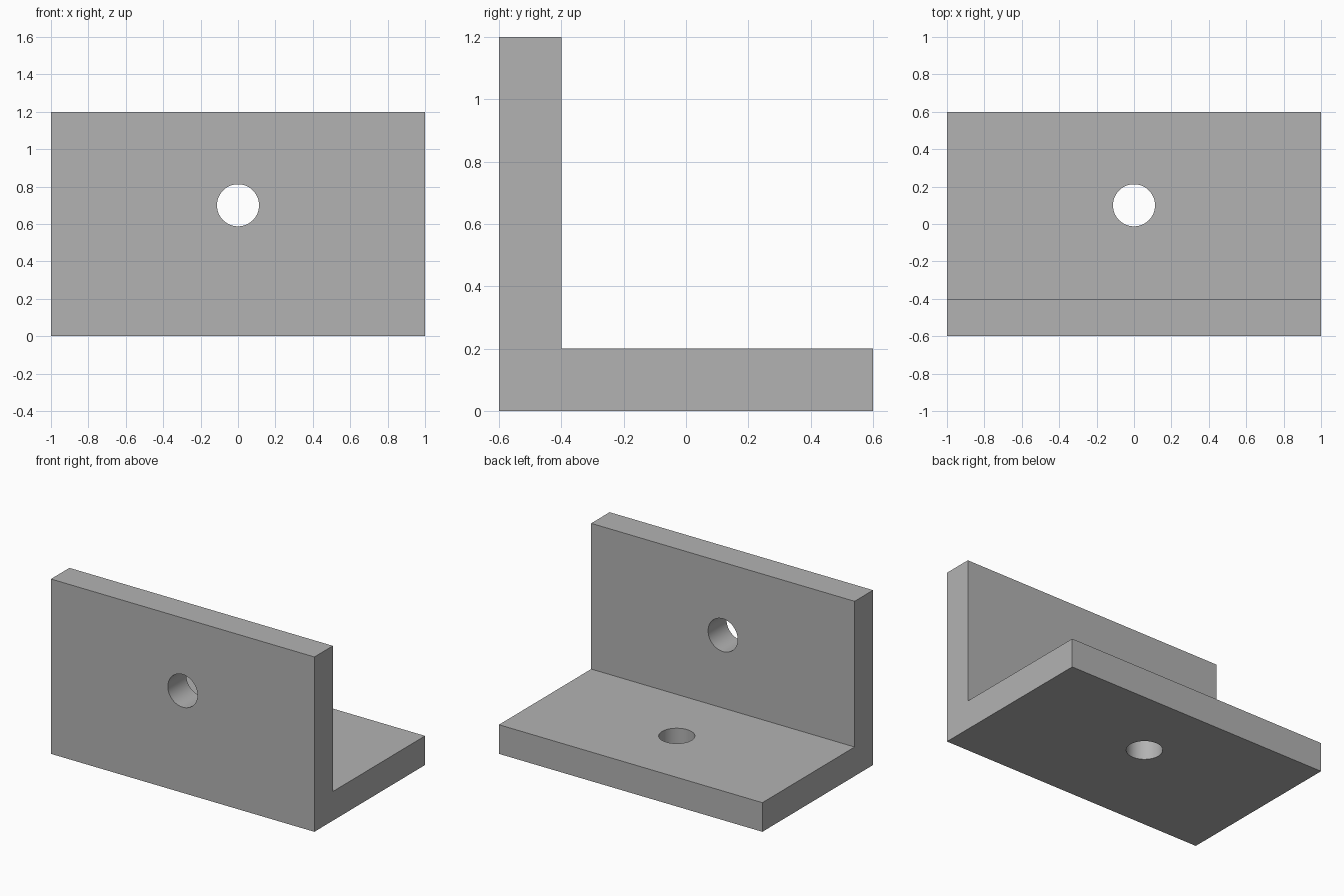
import bpy
import bmesh
from mathutils import Matrix, Vector
from math import pi

cube = bpy.data.objects.get("Cube")
if cube:
    bpy.data.objects.remove(cube, do_unlink=True)

LENGTH, DEPTH, THICK = 2.0, 1.2, 0.2
HOLE_RADIUS = 0.1125

grey = bpy.data.materials.new("plain grey")
grey.use_nodes = True
colour = (0.45, 0.45, 0.45, 1)
grey.diffuse_color = colour
grey.node_tree.nodes["Principled BSDF"].inputs["Base Color"].default_value = colour


def make_object(name, bm):
    bmesh.ops.recalc_face_normals(bm, faces=bm.faces)
    mesh = bpy.data.meshes.new(name)
    bm.to_mesh(mesh)
    bm.free()
    mesh.materials.append(grey)
    obj = bpy.data.objects.new(name, mesh)
    bpy.context.collection.objects.link(obj)
    return obj


# L-shaped bracket: side profile extruded along x
h, t = DEPTH / 2, THICK
profile = [(-h, 0), (h, 0), (h, t), (t - h, t), (t - h, DEPTH), (-h, DEPTH)]
bm = bmesh.new()
face = bm.faces.new([bm.verts.new((-LENGTH / 2, y, z)) for y, z in profile])
side = bmesh.ops.extrude_face_region(bm, geom=[face])
verts = [v for v in side["geom"] if isinstance(v, bmesh.types.BMVert)]
bmesh.ops.translate(bm, verts=verts, vec=(LENGTH, 0, 0))
bracket = make_object("angle_bracket", bm)


# Round bolt hole through each plate
def drill(name, centre, rotation):
    bm = bmesh.new()
    bmesh.ops.create_cone(bm, cap_ends=True, segments=64, radius1=HOLE_RADIUS,
                          radius2=HOLE_RADIUS, depth=THICK * 2,
                          matrix=Matrix.Translation(Vector(centre)) @ rotation)
    cutter = make_object(name, bm)
    cutter.hide_render = True
    mod = bracket.modifiers.new(name, "BOOLEAN")
    mod.operation = "DIFFERENCE"
    mod.solver = "EXACT"
    mod.object = cutter
    return cutter


cutters = [
    drill("base_hole_cutter", (0, t / 2, t / 2), Matrix.Identity(4)),
    drill("wall_hole_cutter", (0, t / 2 - h, 0.7), Matrix.Rotation(pi / 2, 4, "X")),
]

# Apply the cuts, drop the cutters and smooth only the hole walls
bpy.ops.object.select_all(action="DESELECT")
bpy.context.view_layer.objects.active = bracket
bracket.select_set(True)
for cutter in cutters:
    bpy.ops.object.modifier_apply(modifier=cutter.name.replace("_cutter", "_cutter"))
    bpy.data.objects.remove(cutter, do_unlink=True)
bpy.ops.object.shade_smooth_by_angle(angle=pi / 6)
